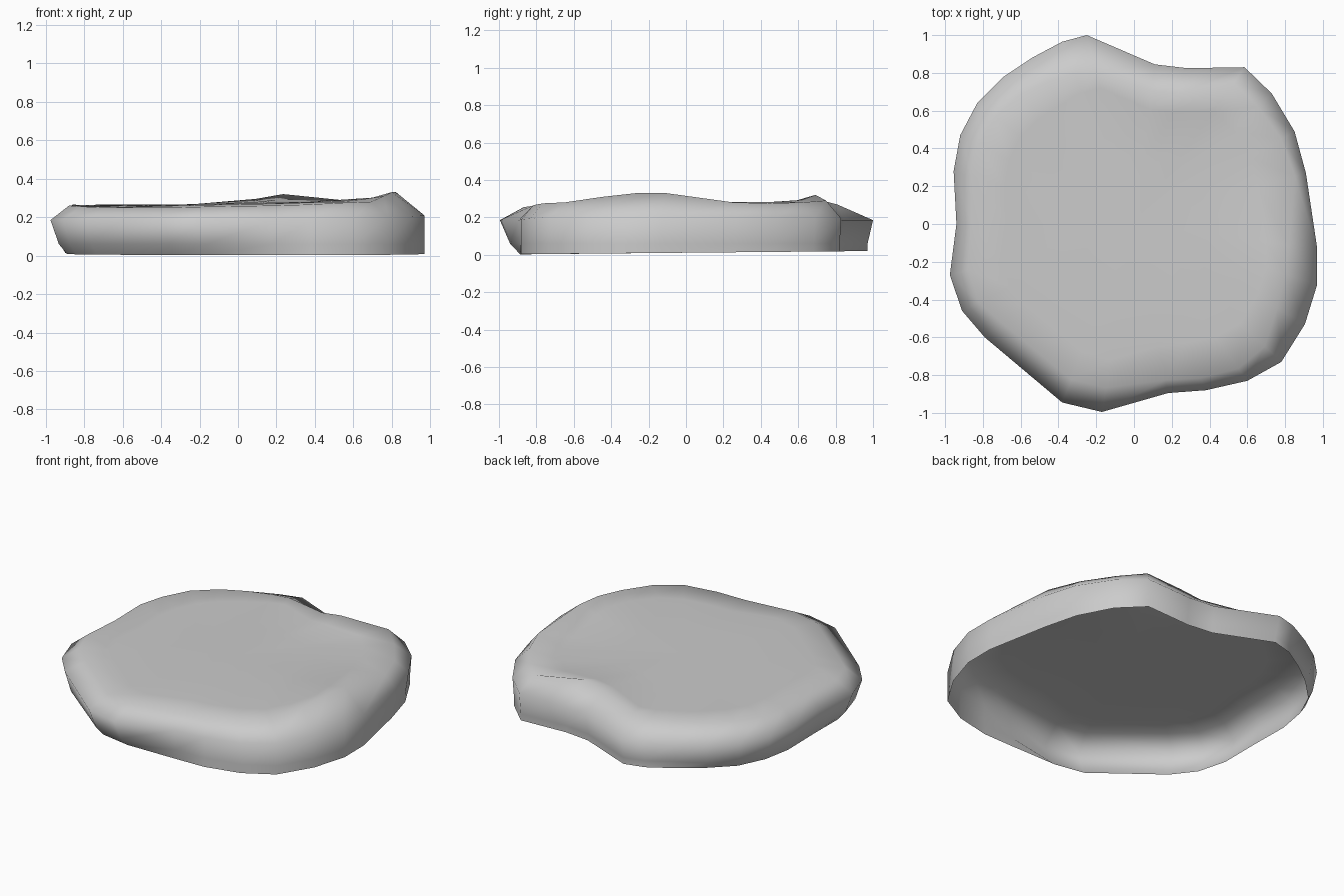
import bpy, bmesh
from mathutils import Vector

# Rim stations: x, y of the widest outline, inset of base, inset of top edge, top edge height
RIM = [
    (.97, -.13, .00, .15, .33), (.91, .27, .02, .06, .28), (.85, .49, .02, .08, .275),
    (.73, .69, .01, .10, .28), (.585, .83, .01, .10, .29), (.28, .825, .02, .14, .32),
    (.11, .845, .02, .14, .295), (-.25, 1.0, .03, .20, .27), (-.38, .965, .03, .18, .265),
    (-.54, .88, .04, .15, .265), (-.69, .78, .05, .13, .265), (-.83, .64, .05, .12, .265),
    (-.92, .47, .06, .11, .26), (-.955, .28, .06, .10, .265), (-.94, 0, .05, .08, .26),
    (-.975, -.27, .09, .10, .26), (-.91, -.46, .08, .10, .255), (-.79, -.60, .07, .12, .25),
    (-.38, -.945, .10, .13, .25), (-.17, -.995, .11, .13, .255), (.18, -.895, .01, .07, .26),
    (.38, -.88, .00, .07, .265), (.60, -.83, .00, .08, .275), (.78, -.73, .00, .12, .28),
    (.905, -.53, .00, .17, .31), (.97, -.32, .00, .18, .33),
]


def ring(bm, fn):
    return [bm.verts.new(fn(*s)) for s in RIM]


def inset(x, y, d, z):
    v = Vector((x, y))
    v *= 1 - d / v.length
    return (v.x, v.y, z)


def plane_z(x):
    return .272 + .02 * x


# Stone slab shell: open base, flared wall, bevelled edge, gently uneven top
bm = bmesh.new()
rings = [
    ring(bm, lambda x, y, b, t, z: inset(x, y, b, .011 + .009 * y)),
    ring(bm, lambda x, y, b, t, z: inset(x, y, .5 * b if b > .04 else b, .06)),
    ring(bm, lambda x, y, b, t, z: (x, y, .185 + .025 * x * x * (x > 0))),
    ring(bm, lambda x, y, b, t, z: inset(x, y, t, z)),
]
for k, w in ((.72, .35), (.4, .0)):
    rings.append(ring(bm, lambda x, y, b, t, z: (
        x * k, y * k, plane_z(x * k) * (1 - w) + z * w)))
n = len(RIM)
for lo, hi in zip(rings, rings[1:]):
    for i in range(n):
        j = (i + 1) % n
        bm.faces.new((lo[i], lo[j], hi[j], hi[i]))
centre = bm.verts.new((0, 0, plane_z(0)))
for i in range(n):
    bm.faces.new((rings[-1][i], rings[-1][(i + 1) % n], centre))
for f in bm.faces:
    f.smooth = True
mesh = bpy.data.meshes.new("flat_stone")
bm.to_mesh(mesh)
bm.free()
stone = bpy.data.objects.new("flat_stone", mesh)
bpy.context.collection.objects.link(stone)
